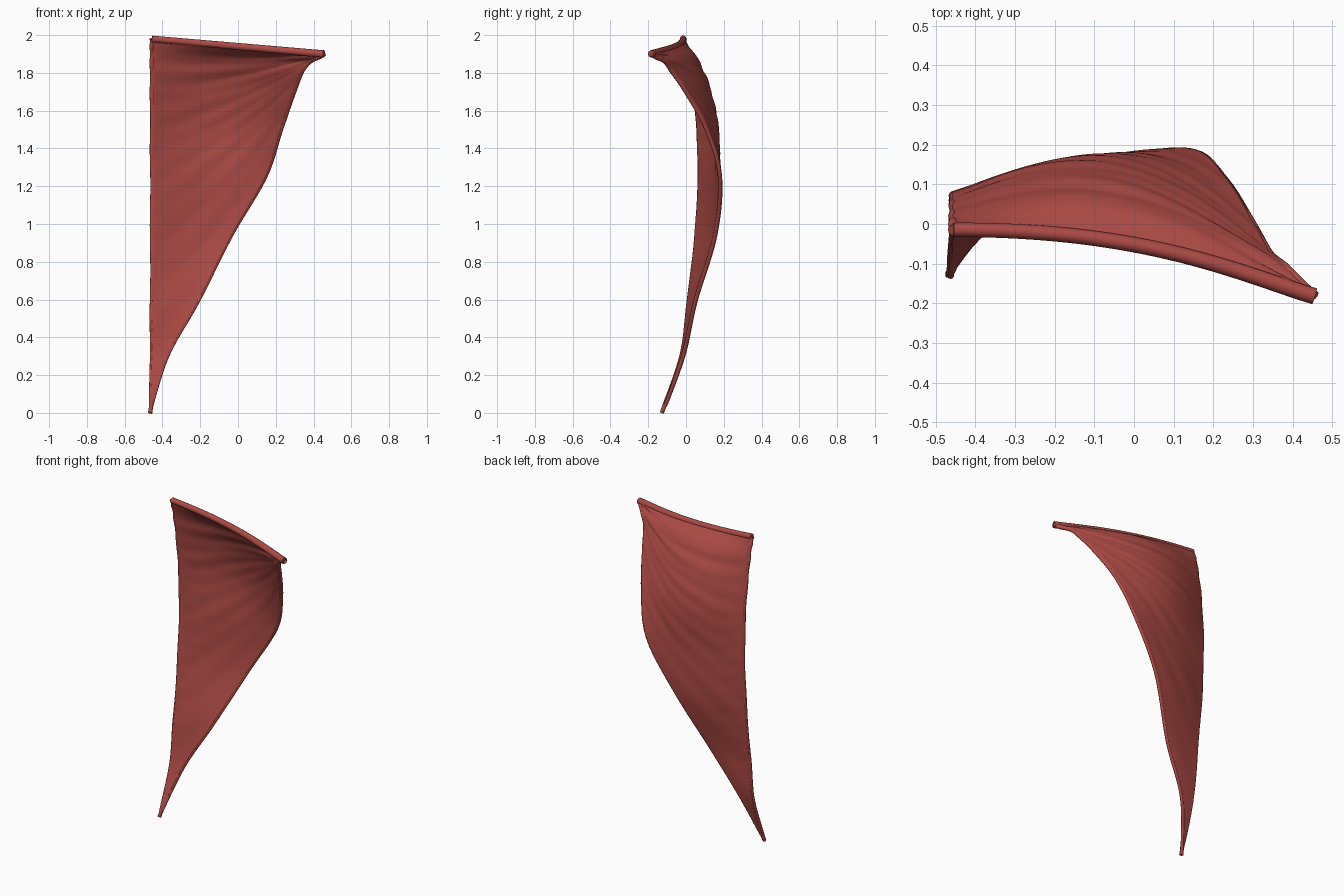
import bpy, bmesh, math

old = bpy.data.objects.get("Cube")
if old:
    bpy.data.objects.remove(old)

cloth = bpy.data.materials.new("red_cloth")
cloth.use_nodes = True
RED = (0.42, 0.07, 0.06, 1)
cloth.diffuse_color = RED
cloth.node_tree.nodes["Principled BSDF"].inputs["Base Color"].default_value = RED

LUFF_X = -0.455
CLEW = (0.46, 1.9)
ACROSS, UP = 80, 150

# Stations: luff z, luff y, leech x, leech z, leech y, belly depth
STATIONS = [
    (0, -.13, -.46, 0, -.125, 0),
    (.3, -.025, -.37, .3, -.015, 0),
    (.6, .015, -.21, .59, .05, .005),
    (.94, .055, -.035, .94, .155, .015),
    (1.25, .072, .145, 1.25, .18, .025),
    (1.5, .065, .228, 1.5, .11, .075),
    (1.7, .045, .297, 1.7, 0, .1),
    (1.82, .025, .34, 1.81, -.075, .1),
    (1.9, .01, .38, 1.86, -.11, .085),
    (1.95, -.005, .43, 1.885, -.16, .065),
    (1.98, -.015, .455, 1.9, -.182, .05),
]


def station(t):
    """Smooth interpolation through the stations, t from 0 to 1."""
    last = len(STATIONS) - 1
    s = t * last
    i = min(int(s), last - 1)
    f = s - i
    p = [STATIONS[max(0, min(last, i + k))] for k in (-1, 0, 1, 2)]
    return [b + f / 2 * (c - a + f * (2*a - 5*b + 4*c - d + f * (3*(b - c) + d - a)))
            for a, b, c, d in zip(*p)]


def folds(x, z, u):
    """Creases that fan out from the gathered corner."""
    dx, dz = CLEW[0] - x, CLEW[1] - z
    dist = math.hypot(dx, dz)
    ang = math.atan2(dz, dx)
    mask = math.sin(math.pi * u) ** 0.5 if 0 < u < 1 else 0
    fan = 0.007 * math.exp(-3 * dist) * math.sin(26 * ang + 1)
    fine = 0.0025 * math.sin(41 * ang + 3 * dist) * math.sin(5 * dist + 9 * ang)
    pleat = 0.002 * math.exp(-6 * u) * math.sin(60 * z + 8 * x)
    return mask * (fan + fine + pleat) * min(1, z * 2)


def point(u, t):
    zl, yl, xr, zr, yr, belly = station(t)
    x = LUFF_X + (xr - LUFF_X) * u - 0.008 * (1 - t) ** 8
    z = zl + (zr - zl) * u
    y = yl + (yr - yl) * u + belly * math.sin(math.pi * u)
    return x, y + folds(x, z, u), z


def finish(obj):
    obj.data.materials.append(cloth)
    bpy.context.collection.objects.link(obj)


# Curved sail panel
bm = bmesh.new()
grid = [[bm.verts.new(point(i / ACROSS, j / UP)) for i in range(ACROSS + 1)]
        for j in range(UP + 1)]
for low, high in zip(grid, grid[1:]):
    for i in range(ACROSS):
        bm.faces.new((low[i], low[i + 1], high[i + 1], high[i])).smooth = True
mesh = bpy.data.meshes.new("sail_panel")
bm.to_mesh(mesh)
bm.free()
panel = bpy.data.objects.new("sail_panel", mesh)
finish(panel)
shell = panel.modifiers.new("cloth_thickness", "SOLIDIFY")
shell.thickness = 0.022
shell.offset = 0


# Rolled hems along the three edges
def hem(name, path, radius, swell):
    curve = bpy.data.curves.new(name, "CURVE")
    curve.dimensions = "3D"
    curve.bevel_depth = radius
    curve.bevel_resolution = 3
    curve.use_fill_caps = True
    line = curve.splines.new("POLY")
    line.points.add(len(path) - 1)
    for k, (dot, co) in enumerate(zip(line.points, path)):
        dot.co = (*co, 1)
        dot.radius = swell(k / (len(path) - 1))
    line.use_smooth = True
    finish(bpy.data.objects.new(name, curve))


STEPS = 60
ts = [k / STEPS for k in range(STEPS + 1)]
hem("top_hem", [point(t, 1) for t in ts], 0.018, lambda t: 1 + 0.15 * t)
hem("luff_hem", [point(0, t) for t in ts], 0.013,
    lambda t: 0.7 + 0.3 * t + 0.12 * math.sin(45 * t))
hem("leech_hem", [point(1, t) for t in ts], 0.014, lambda t: 0.6 + 0.4 * t)
